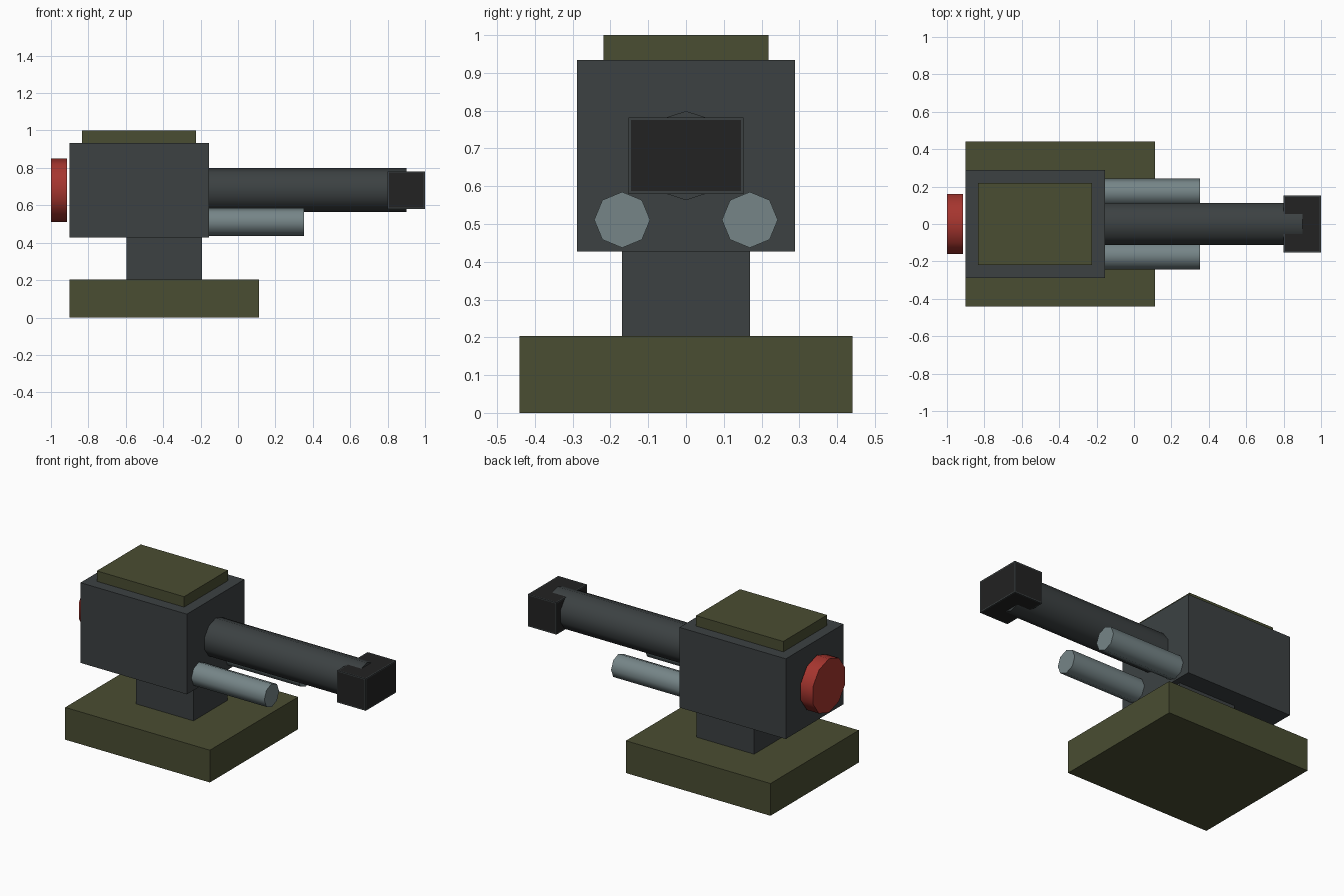
import bpy, bmesh, math
from mathutils import Vector

cube = bpy.data.objects.get("Cube")
if cube:
    bpy.data.objects.remove(cube, do_unlink=True)


def material(name, rgb):
    m = bpy.data.materials.new(name)
    m.use_nodes = True
    m.diffuse_color = (*rgb, 1)
    m.node_tree.nodes["Principled BSDF"].inputs["Base Color"].default_value = (*rgb, 1)
    return m


olive = material("olive", (0.068, 0.075, 0.032))
grey = material("dark grey", (0.045, 0.053, 0.055))
steel = material("steel", (0.18, 0.235, 0.245))
red = material("red", (0.38, 0.036, 0.028))
black = material("black", (0.016, 0.016, 0.016))


def finish(name, bm, *mats):
    bmesh.ops.recalc_face_normals(bm, faces=bm.faces)
    mesh = bpy.data.meshes.new(name)
    bm.to_mesh(mesh)
    bm.free()
    for m in mats:
        mesh.materials.append(m)
    obj = bpy.data.objects.new(name, mesh)
    bpy.context.collection.objects.link(obj)
    return obj


def box_mesh(x, y, z):
    """Box spanning the x and z ranges, symmetric about y = 0."""
    bm = bmesh.new()
    bmesh.ops.create_cube(bm, size=1)
    for v in bm.verts:
        v.co = Vector((x[v.co.x > 0], y if v.co.y > 0 else -y, z[v.co.z > 0]))
    return bm


def tube(name, x, y, z, radius, sides, mat):
    """Solid cylinder along x with a corner pointing straight up."""
    bm = bmesh.new()
    ring = []
    for i in range(sides):
        a = math.pi / 2 + math.tau * i / sides
        ring.append(bm.verts.new((x[0], y + radius * math.cos(a), z + radius * math.sin(a))))
    cap = bm.faces.new(ring)
    new = bmesh.ops.extrude_face_region(bm, geom=[cap], use_keep_orig=True)["geom"]
    moved = [g for g in new if isinstance(g, bmesh.types.BMVert)]
    bmesh.ops.translate(bm, vec=(x[1] - x[0], 0, 0), verts=moved)
    obj = finish(name, bm, mat)
    bpy.ops.object.select_all(action="DESELECT")
    obj.select_set(True)
    bpy.context.view_layer.objects.active = obj
    bpy.ops.object.shade_smooth_by_angle(angle=math.radians(50))
    return obj


# Stand and housing
finish("base", box_mesh((-0.9, 0.112), 0.441, (0, 0.204)), olive)
finish("neck", box_mesh((-0.595, -0.193), 0.169, (0.204, 0.427)), grey)
finish("housing", box_mesh((-0.9, -0.156), 0.288, (0.427, 0.934)), grey)
finish("top_plate", box_mesh((-0.834, -0.224), 0.219, (0.934, 1.0)), olive)

# Barrels and the rear disc
tube("main_barrel", (-0.2, 0.9), 0, 0.681, 0.118, 10, grey)
for side, sign in (("left", 1), ("right", -1)):
    tube(side + "_barrel", (-0.2, 0.354), sign * 0.169, 0.511, 0.074, 8, steel)
tube("rear_disc", (-1.0, -0.915), 0, 0.681, 0.17, 10, red)

# Muzzle block: black panels inside a narrow grey rim
bm = box_mesh((0.8, 1.0), 0.152, (0.58, 0.782))
rim = bmesh.ops.inset_individual(bm, faces=bm.faces[:], thickness=0.01)["faces"]
for f in rim:
    f.material_index = 1
finish("muzzle", bm, black, grey)
